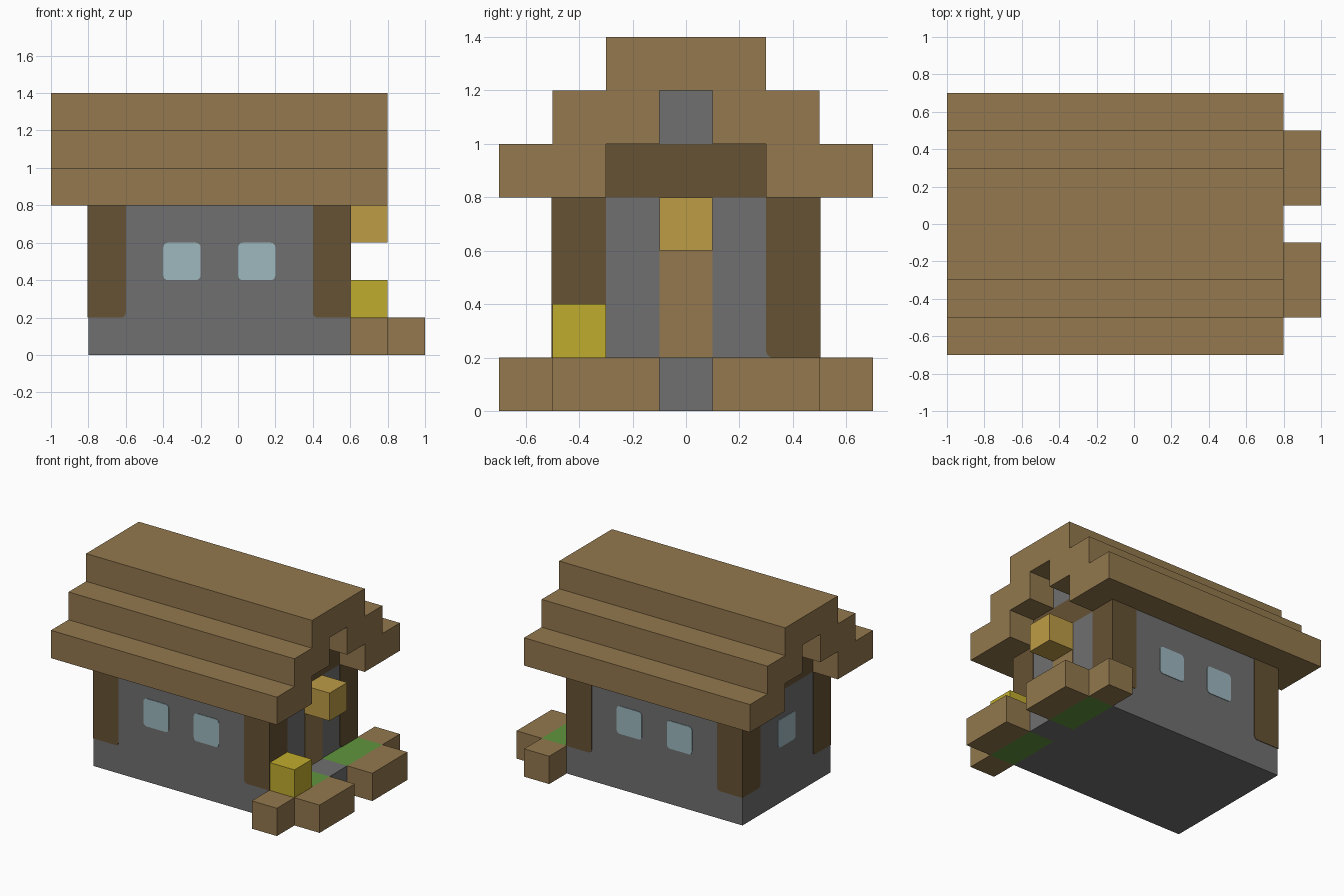
import bpy, bmesh, math
from mathutils import Vector

cube = bpy.data.objects.get("Cube")
if cube:
    bpy.data.objects.remove(cube, do_unlink=True)

T = 0.004  # thickness of painted plates


def material(name, hex_code):
    def linear(c):
        return c / 12.92 if c <= 0.04045 else ((c + 0.055) / 1.055) ** 2.4
    rgb = [linear(v / 255) for v in bytes.fromhex(hex_code)]
    mat = bpy.data.materials.new(name)
    mat.use_nodes = True
    mat.diffuse_color = (*rgb, 1)
    bsdf = next(n for n in mat.node_tree.nodes if n.type == 'BSDF_PRINCIPLED')
    bsdf.inputs["Base Color"].default_value = (*rgb, 1)
    return mat


stone = material("grey stone", "707070")
wood = material("brown planks", "93784E")
log = material("dark log", "665234")
glass = material("pale blue glass", "9EB8BF")
lamp = material("amber lamp", "BE9C46")
straw = material("yellow flower", "C0AC2D")
grass = material("green grass", "61953F")


def finish(name, bm, mat):
    bmesh.ops.recalc_face_normals(bm, faces=bm.faces)
    mesh = bpy.data.meshes.new(name)
    bm.to_mesh(mesh)
    bm.free()
    mesh.materials.append(mat)
    obj = bpy.data.objects.new(name, mesh)
    bpy.context.collection.objects.link(obj)
    return obj


def box(name, xs, ys, zs, mat):
    """Box spanning the given ranges."""
    bm = bmesh.new()
    bmesh.ops.create_cube(bm, size=1)
    for v in bm.verts:
        v.co = [lo + (c + 0.5) * (hi - lo) for c, (lo, hi) in zip(v.co, (xs, ys, zs))]
    return finish(name, bm, mat)


def panel(name, wall, us, zs, mat, radii=(0, 0, 0, 0)):
    """Thin plate on a wall; radii go bottom low, bottom high, top high, top low."""
    normal, offset = wall
    along = Vector((abs(normal.y), abs(normal.x), 0))
    corners = [(us[0], zs[0], 1, 1), (us[1], zs[0], -1, 1),
               (us[1], zs[1], -1, -1), (us[0], zs[1], 1, -1)]
    bm = bmesh.new()
    verts = []
    for i, ((u, z, su, sz), r) in enumerate(zip(corners, radii)):
        for k in range(5 if r else 1):
            a = math.pi + (i + k / 4) * math.pi / 2
            pu = u + su * r + r * math.cos(a)
            pz = z + sz * r + r * math.sin(a)
            verts.append(bm.verts.new(normal * offset + along * pu + Vector((0, 0, pz))))
    face = bm.faces.new(verts)
    ext = bmesh.ops.extrude_face_region(bm, geom=[face])["geom"]
    bmesh.ops.translate(bm, vec=normal * T,
                        verts=[e for e in ext if isinstance(e, bmesh.types.BMVert)])
    return finish(name, bm, mat)


def mirrored(lo, hi, side):
    return tuple(sorted((lo * side, hi * side)))


# House body and gables
X = (-0.8, 0.6)
box("house_walls", X, (-0.5, 0.5), (0, 0.8), stone)
box("gable_beam", X, (-0.3, 0.3), (0.8, 1.0), log)
box("gable_top", X, (-0.1, 0.1), (1.0, 1.2), stone)

# Stepped roof
ROOF = (-1.0, 0.8)
box("roof_ridge", ROOF, (-0.3, 0.3), (1.2, 1.4), wood)
for side, label in ((-1, "front"), (1, "back")):
    box(f"roof_lower_step_{label}", ROOF, mirrored(0.3, 0.7, side), (0.8, 1.0), wood)
    box(f"roof_middle_step_{label}", ROOF, mirrored(0.1, 0.5, side), (1.0, 1.2), wood)

# Corner logs and windows on each wall
walls = {
    "front": ((Vector((0, -1, 0)), 0.5), X, (-0.3, 0.1)),
    "back": ((Vector((0, 1, 0)), 0.5), X, (-0.3, 0.1)),
    "rear_end": ((Vector((-1, 0, 0)), 0.8), (-0.5, 0.5), (0,)),
    "door_end": ((Vector((1, 0, 0)), 0.6), (-0.5, 0.5), ()),
}
R = 0.025
for label, (wall, (lo, hi), windows) in walls.items():
    panel(f"corner_log_low_{label}", wall, (lo - T, lo + 0.2), (0.2, 0.8), log, (0, R, 0, 0))
    panel(f"corner_log_high_{label}", wall, (hi - 0.2, hi + T), (0.2, 0.8), log, (R, 0, 0, 0))
    for n, u in enumerate(windows, 1):
        panel(f"window_{label}_{n}", wall, (u - 0.1, u + 0.1), (0.4, 0.6), glass, (R,) * 4)

# Door, lamp above it and path
panel("door", walls["door_end"][0], (-0.1, 0.1), (0.2, 0.6), wood)
YARD = (0.6, 0.8)
box("door_lamp", YARD, (-0.1, 0.1), (0.6, 0.8), lamp)
box("path", YARD, (-0.1, 0.1), (0, 0.2), stone)

# Garden beds with wooden edging
for side, label in ((-1, "front"), (1, "back")):
    box(f"grass_bed_{label}", YARD, mirrored(0.1, 0.5, side), (0, 0.2), grass)
    box(f"bed_edge_long_{label}", (0.8, 1.0), mirrored(0.1, 0.5, side), (0, 0.2), wood)
    box(f"bed_edge_end_{label}", YARD, mirrored(0.5, 0.7, side), (0, 0.2), wood)
box("flower_block", YARD, (-0.5, -0.3), (0.2, 0.4), straw)
